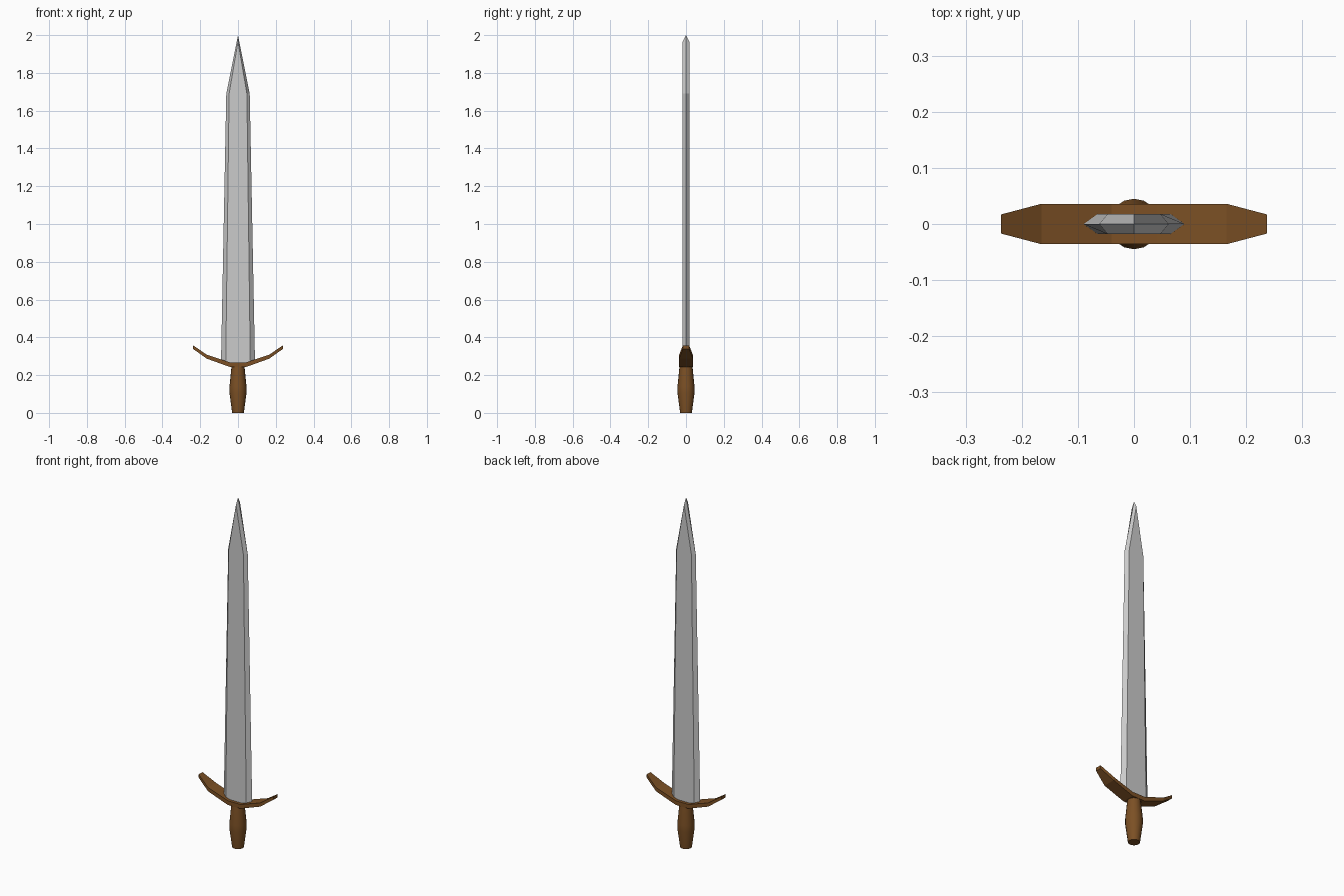
import bpy, bmesh, math

if "Cube" in bpy.data.objects:
    bpy.data.objects.remove(bpy.data.objects["Cube"])

brown = bpy.data.materials.new("brown_wood")
brown.diffuse_color = (0.2, 0.08, 0.018, 1)
brown.use_nodes = True
brown.node_tree.nodes["Principled BSDF"].inputs["Base Color"].default_value = brown.diffuse_color


def make_object(name, bm, material=None):
    bmesh.ops.remove_doubles(bm, verts=bm.verts, dist=1e-5)
    bmesh.ops.recalc_face_normals(bm, faces=bm.faces)
    mesh = bpy.data.meshes.new(name)
    bm.to_mesh(mesh)
    bm.free()
    obj = bpy.data.objects.new(name, mesh)
    bpy.context.collection.objects.link(obj)
    if material:
        mesh.materials.append(material)
    return obj


def loft(bm, rings):
    """Join equal-length closed rings with faces; returns the vertex rings."""
    loops = [[bm.verts.new(p) for p in ring] for ring in rings]
    for a, b in zip(loops, loops[1:]):
        n = len(a)
        for i in range(n):
            j = (i + 1) % n
            bm.faces.new((a[i], a[j], b[j], b[i]))
    return loops


# Blade: tapered hexagonal section ending in a point
def blade_ring(z, edge, flat, t=0.018):
    return [(-edge, 0, z), (-flat, -t, z), (flat, -t, z),
            (edge, 0, z), (flat, t, z), (-flat, t, z)]


bm = bmesh.new()
base, shoulder = loft(bm, [blade_ring(0.265, 0.09, 0.065),
                           blade_ring(1.69, 0.062, 0.047)])
bm.faces.new(base)
tip = bm.verts.new((0, 0, 2.0))
front = bm.verts.new((0, -0.018, 1.965))
back = bm.verts.new((0, 0.018, 1.965))
l, fl, fr, r, br, bl = shoulder
for face in ((fl, fr, front), (br, bl, back), (l, fl, front, tip),
             (fr, r, tip, front), (r, br, back, tip), (bl, l, tip, back)):
    bm.faces.new(face)
make_object("blade", bm)

# Crossguard: upswept bar, (x, bottom z, top z, half depth), mirrored in x
half = [(0.04, 0.242, 0.266, 0.036), (0.165, 0.287, 0.308, 0.036),
        (0.237, 0.338, 0.357, 0.017)]
stations = [(-x, b, t, d) for x, b, t, d in reversed(half)] + half
bm = bmesh.new()
loops = loft(bm, [[(x, -d, b), (x, d, b), (x, d, t), (x, -d, t)]
                  for x, b, t, d in stations])
bm.faces.new(loops[0])
bm.faces.new(loops[-1])
make_object("crossguard", bm, brown)

# Grip: swollen round handle
sides = 16
profile = [(0.031, 0), (0.045, 0.105), (0.045, 0.14), (0.034, 0.25)]
bm = bmesh.new()
loops = loft(bm, [[(rad * math.cos(2 * math.pi * i / sides),
                    rad * math.sin(2 * math.pi * i / sides), z)
                   for i in range(sides)] for rad, z in profile])
bm.faces.new(loops[0])
bm.faces.new(loops[-1])
grip = make_object("grip", bm, brown)
bpy.context.view_layer.objects.active = grip
grip.select_set(True)
bpy.ops.object.shade_smooth_by_angle(angle=math.radians(35))
